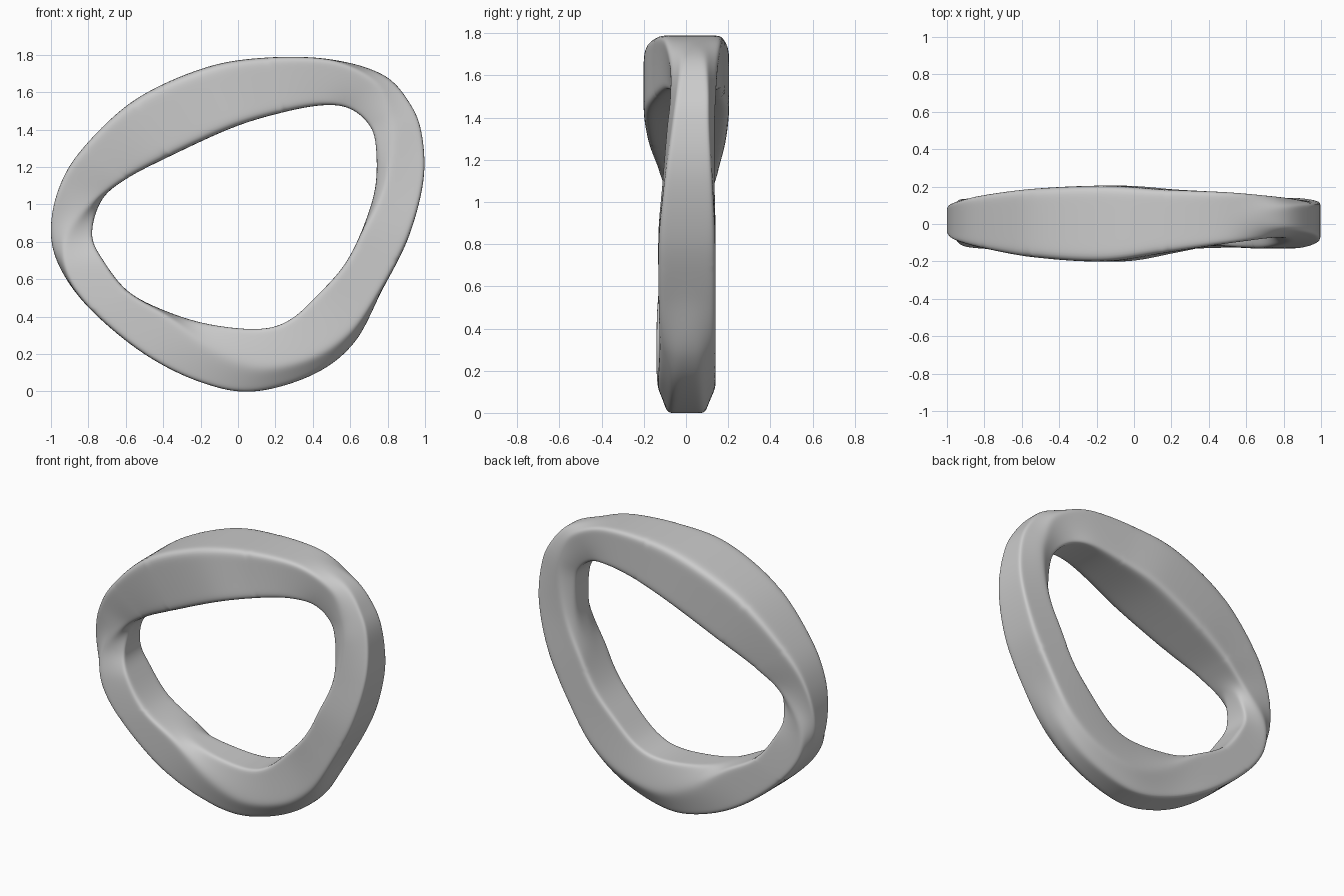
import bpy
import bmesh
import math

default_cube = bpy.data.objects.get("Cube")
if default_cube:
    bpy.data.objects.remove(default_cube, do_unlink=True)

SIDES = 120     # points around one cross-section
STEPS = 12      # rings between neighbouring stations
ARMS = 3        # overlapping arms that make up the loop

# Stations round the band: outer x, outer z, inner x, inner z, front y, back y,
# and ridge progress: each whole number carries a ridge from inner to outer rim
STATIONS = [
    (-.18, 1.73, -.03, 1.41, -.2, .205, 0),
    (-.55, 1.56, -.36, 1.26, -.18, .19, 0),
    (-.83, 1.3, -.6, 1.135, -.13, .155, 0),
    (-.96, 1.08, -.73, 1.02, -.095, .125, .12),
    (-1, .84, -.78, .84, -.09, .13, .6),
    (-.94, .64, -.72, .7, -.12, .135, .9),
    (-.78, .43, -.58, .53, -.135, .14, 1),
    (-.5, .2, -.36, .42, -.14, .14, 1.1),
    (-.2, .05, -.13, .355, -.14, .14, 1.4),
    (.08, 0, .12, .335, -.135, .14, 1.6),
    (.4, .09, .28, .385, -.13, .14, 1.72),
    (.62, .26, .43, .52, -.125, .14, 1.82),
    (.77, .54, .57, .68, -.13, .14, 1.96),
    (.91, .82, .67, .88, -.13, .14, 2.04),
    (.99, 1.12, .735, 1.1, -.11, .135, 2.2),
    (.985, 1.36, .735, 1.33, -.09, .135, 2.38),
    (.925, 1.53, .69, 1.44, -.075, .14, 2.5),
    (.78, 1.69, .59, 1.515, -.075, .15, 2.75),
    (.5, 1.775, .45, 1.53, -.105, .17, 2.97),
    (.15, 1.785, .23, 1.49, -.155, .185, 3),
]


def station(index):
    """Station with the ridge carried on past the ends of the loop."""
    turns, i = divmod(index, len(STATIONS))
    values = list(STATIONS[i])
    values[-1] += turns * ARMS
    return values


def blend(index, t):
    """Smooth curve through the stations."""
    a, b, c, d = (station(index + k) for k in (-1, 0, 1, 2))
    result = []
    for p, q, r, s in zip(a, b, c, d):
        m, n = (r - p) / 2, (s - q) / 2
        result.append(q + m * t + (3 * (r - q) - 2 * m - n) * t ** 2
                      + (2 * (q - r) + m + n) * t ** 3)
    return result


def section(progress):
    """Soft six-sided section in a unit box: a ridge on front and back, the
    old arm tapering to the outer rim and the new one growing at the inner."""
    f = progress % 1
    ridge = 2 * f - 1
    outer, inner = 1 - 0.7 * f, 0.4 + 0.6 * f
    sharpness = 10 + 40 * f * (1 - f)
    # Each side is a line: normal u, normal v, distance from the middle
    sides = [(1, 0, 1), (-1, 0, 1)]
    for way in (-1, 1):
        sides += [
            (0, way, 1),
            (1 - outer, way * (1 - ridge), (1 - outer) * ridge + 1 - ridge),
            (inner - 1, way * (1 + ridge), (inner - 1) * ridge + 1 + ridge),
        ]
    sides = [(p / d, q / d) for p, q, d in sides if d > 0.0001]
    points = []
    for j in range(SIDES):
        a = 2 * math.pi * j / SIDES
        c, s = math.cos(a), math.sin(a)
        total = sum(max(p * c + q * s, 0) ** sharpness for p, q in sides)
        radius = total ** (-1 / sharpness)
        points.append((radius * c, radius * s))
    left, right = min(u for u, v in points), max(u for u, v in points)
    depth = max(v for u, v in points)
    # Fractions across the band and from front to back
    return [((u - left) / (right - left), (v / depth + 1) / 2) for u, v in points]


# Overlapping band: sweep the section round the loop
bm = bmesh.new()
rings = []
for index in range(len(STATIONS)):
    for step in range(STEPS):
        ox, oz, ix, iz, front, back, progress = blend(index, step / STEPS)
        rings.append([bm.verts.new((ix + (ox - ix) * f,
                                    front + (back - front) * g,
                                    iz + (oz - iz) * f))
                      for f, g in section(progress)])

for ring, following in zip(rings, rings[1:] + rings[:1]):
    for j in range(SIDES):
        k = (j + 1) % SIDES
        bm.faces.new((ring[j], ring[k], following[k], following[j]))
bmesh.ops.recalc_face_normals(bm, faces=bm.faces)
for face in bm.faces:
    face.smooth = True

mesh = bpy.data.meshes.new("overlapping_band")
bm.to_mesh(mesh)
bm.free()
band = bpy.data.objects.new("overlapping_band", mesh)
bpy.context.collection.objects.link(band)

# Plain grey finish
grey = bpy.data.materials.new("light_grey")
grey.use_nodes = True
colour = (0.6, 0.6, 0.6, 1)
grey.diffuse_color = colour
for node in grey.node_tree.nodes:
    if node.type == 'BSDF_PRINCIPLED':
        node.inputs["Base Color"].default_value = colour
mesh.materials.append(grey)
